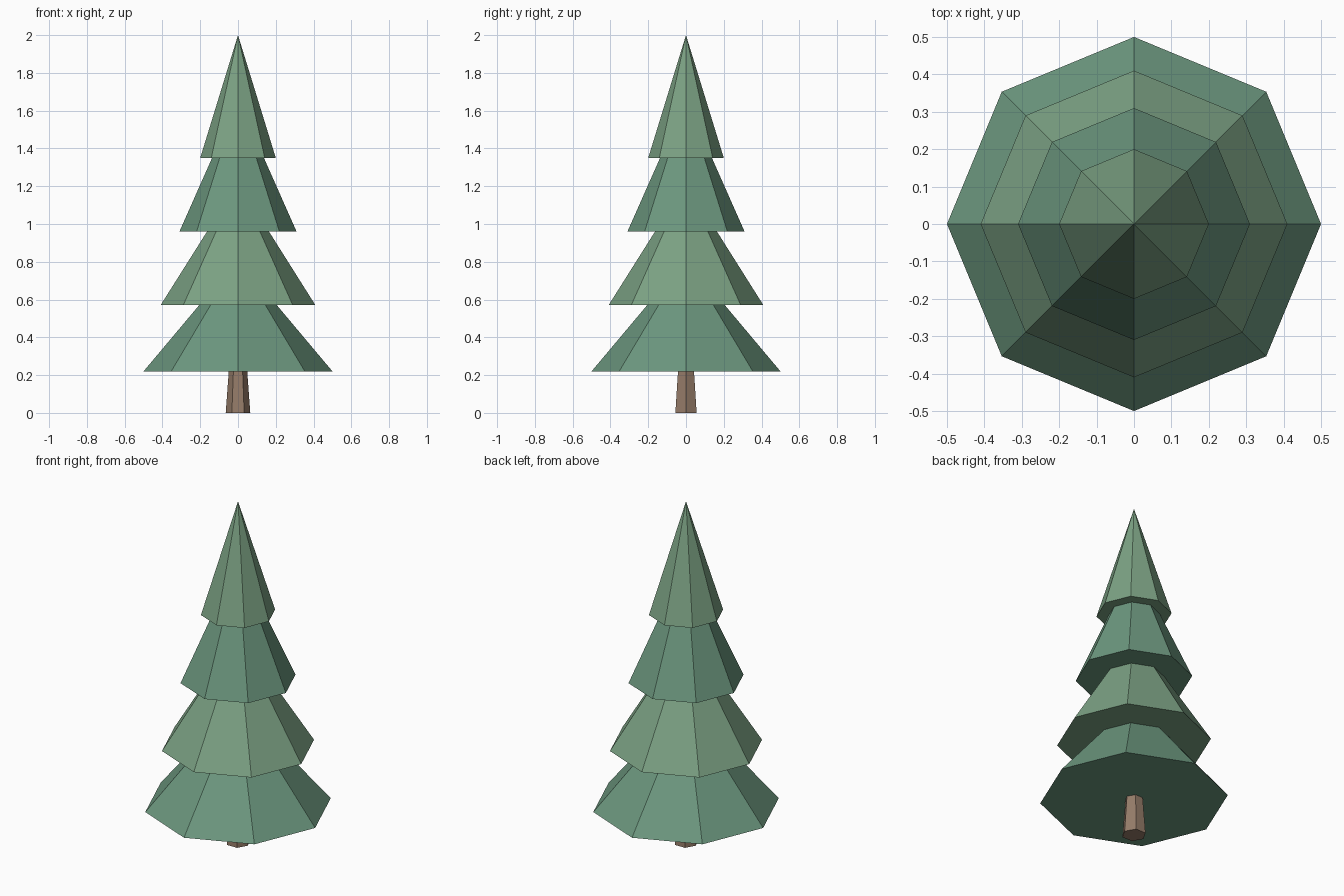
import bpy
from math import pi

if "Cube" in bpy.data.objects:
    bpy.data.objects.remove(bpy.data.objects["Cube"])


def material(name, rgb):
    m = bpy.data.materials.new(name)
    m.diffuse_color = (*rgb, 1)
    m.use_nodes = True
    m.node_tree.nodes["Principled BSDF"].inputs["Base Color"].default_value = m.diffuse_color
    return m


def cone(name, sides, z0, z1, r0, r1, mat, turn):
    bpy.ops.mesh.primitive_cone_add(vertices=sides, radius1=r0, radius2=r1,
                                    depth=z1 - z0, location=(0, 0, (z0 + z1) / 2),
                                    rotation=(0, 0, turn))
    ob = bpy.context.object
    ob.name = name
    ob.data.materials.append(mat)


bark = material("bark", (0.30, 0.20, 0.14))
dark_green = material("dark_green", (0.15, 0.31, 0.21))
light_green = material("light_green", (0.20, 0.36, 0.23))

# Six-sided tapering trunk, corners on the x axis
cone("trunk", 6, 0, 0.30, 0.065, 0.043, bark, pi / 2)

# Four stacked eight-sided tiers of foliage: base height, tip height, radius
tiers = [(0.22, 0.815, 0.50), (0.57, 1.22, 0.41), (0.96, 1.66, 0.31), (1.35, 2.0, 0.20)]
for i, (base, tip, radius) in enumerate(tiers):
    cone(f"foliage_tier_{i + 1}", 8, base, tip, radius, 0,
         light_green if i % 2 else dark_green, 0)
